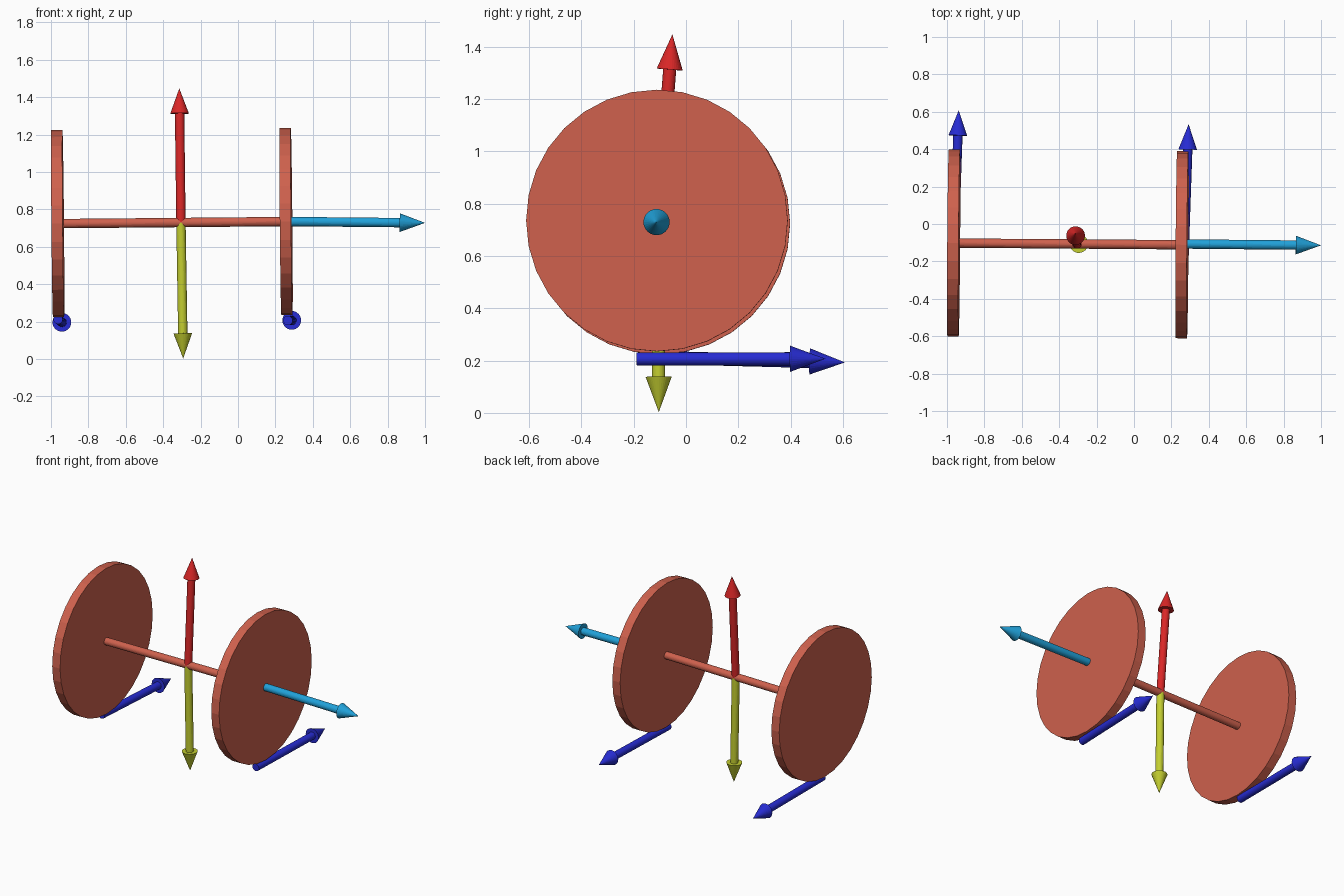
import bpy
from mathutils import Vector

if "Cube" in bpy.data.objects:
    bpy.data.objects.remove(bpy.data.objects["Cube"])

SIDES = 32
ROD_R = 0.025
HEAD_R, HEAD_LEN = 0.05, 0.135


def material(name, rgb):
    m = bpy.data.materials.new(name)
    m.diffuse_color = (*rgb, 1)
    m.use_nodes = True
    m.node_tree.nodes["Principled BSDF"].inputs["Base Color"].default_value = m.diffuse_color
    return m


def taper(name, start, end, r1, r2, mat):
    """Cylinder or cone running from start to end."""
    start, end = Vector(start), Vector(end)
    axis = end - start
    bpy.ops.mesh.primitive_cone_add(vertices=SIDES, radius1=r1, radius2=r2,
                                    depth=axis.length, location=(start + end) / 2)
    ob = bpy.context.object
    ob.name = name
    ob.rotation_mode = 'QUATERNION'
    ob.rotation_quaternion = axis.to_track_quat('Z', 'Y')
    ob.data.materials.append(mat)
    return ob


def arrow(name, start, tip, mat):
    start, tip = Vector(start), Vector(tip)
    neck = tip - (tip - start).normalized() * HEAD_LEN
    taper(name + "_shaft", start, neck, ROD_R, ROD_R, mat)
    taper(name + "_head", neck, tip, HEAD_R, 0, mat)


coral = material("coral", (0.62, 0.12, 0.075))
red = material("red", (0.70, 0.02, 0.02))
yellow = material("yellow", (0.55, 0.62, 0.03))
cyan = material("cyan", (0.015, 0.36, 0.70))
blue = material("blue", (0.02, 0.025, 0.65))

# Two wheels on a slightly tilted axle
left_hub = Vector((-0.964, -0.102, 0.724))
right_hub = Vector((0.257, -0.111, 0.735))
half_width = (right_hub - left_hub).normalized() * 0.03
for side, hub in (("left", left_hub), ("right", right_hub)):
    taper(side + "_wheel", hub - half_width, hub + half_width, 0.5, 0.5, coral)
taper("axle", left_hub, right_hub, ROD_R, ROD_R, coral)

# Arrows at the middle of the axle
middle = Vector((-0.305, -0.107, 0.730))
arrow("up_arrow", middle, (-0.314, -0.052, 1.447), red)
arrow("down_arrow", middle, (-0.293, -0.104, 0.003), yellow)

# Arrow along the axle direction
arrow("side_arrow", (0.28, -0.107, 0.735), (1.0, -0.114, 0.728), cyan)

# Arrows under the wheels
arrow("left_ground_arrow", (-0.962, -0.115, 0.212), (-0.937, 0.608, 0.193), blue)
arrow("right_ground_arrow", (0.267, -0.188, 0.206), (0.292, 0.533, 0.207), blue)
